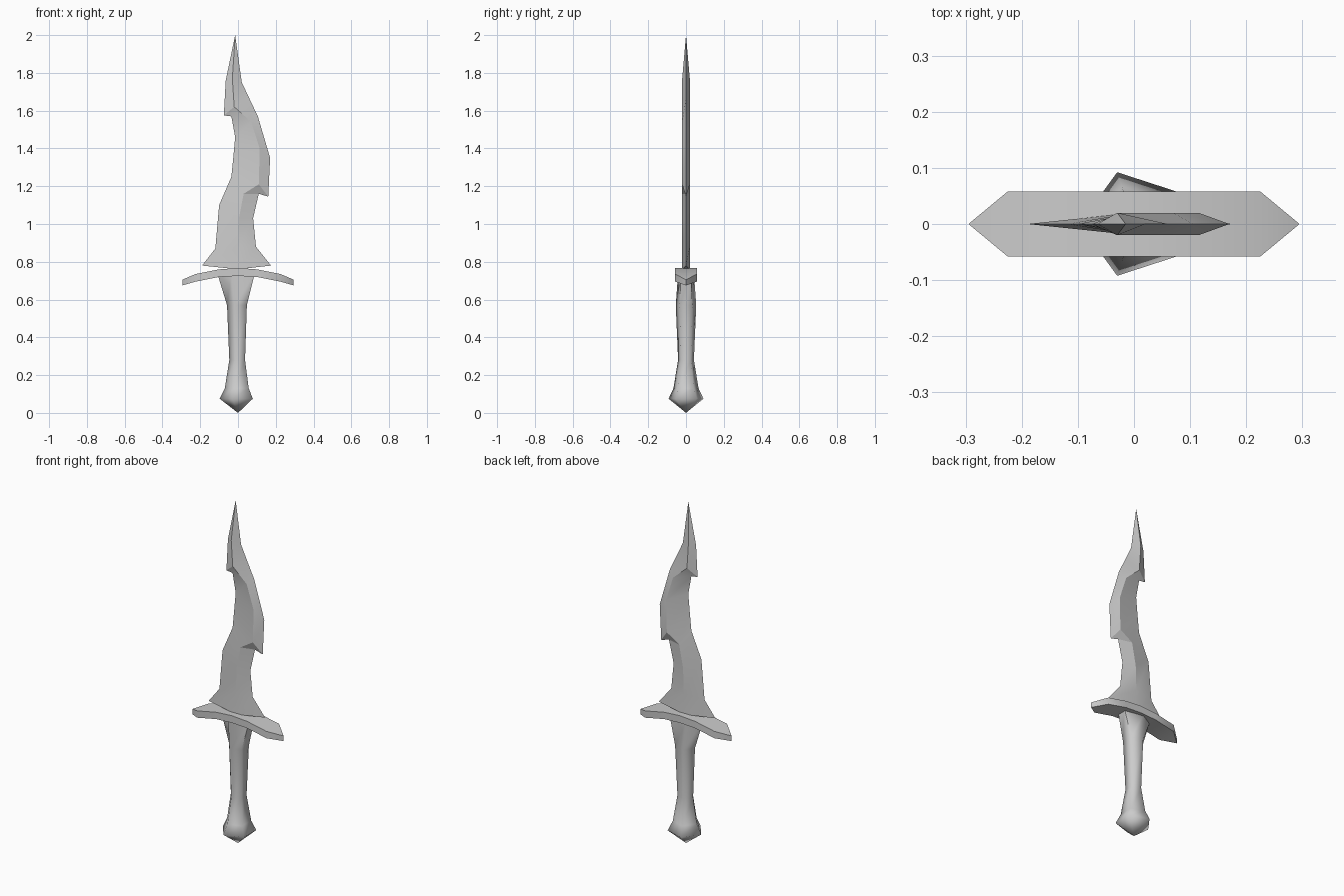
import bpy, math
from math import cos, sin, pi

default = bpy.data.objects.get("Cube")
if default:
    bpy.data.objects.remove(default, do_unlink=True)

steel = bpy.data.materials.new("light_grey")
steel.use_nodes = True
GREY = (0.6, 0.6, 0.6, 1)
steel.diffuse_color = GREY
steel.node_tree.nodes["Principled BSDF"].inputs["Base Color"].default_value = GREY


def loft(name, rings, angle):
    """Skin equal-sized vertex rings, close both ends, weld collapsed points."""
    n = len(rings[0])
    verts = [p for ring in rings for p in ring]
    faces = [(k * n + i, k * n + (i + 1) % n, (k + 1) * n + (i + 1) % n, (k + 1) * n + i)
             for k in range(len(rings) - 1) for i in range(n)]
    faces += [tuple(reversed(range(n))), tuple(range(len(verts) - n, len(verts)))]
    mesh = bpy.data.meshes.new(name)
    mesh.from_pydata(verts, [], faces)
    mesh.materials.append(steel)
    obj = bpy.data.objects.new(name, mesh)
    bpy.context.collection.objects.link(obj)
    bpy.ops.object.select_all(action='DESELECT')
    obj.select_set(True)
    bpy.context.view_layer.objects.active = obj
    bpy.ops.object.mode_set(mode='EDIT')
    bpy.ops.mesh.select_all(action='SELECT')
    bpy.ops.mesh.remove_doubles(threshold=0.0005)
    bpy.ops.mesh.normals_make_consistent(inside=False)
    bpy.ops.object.mode_set(mode='OBJECT')
    bpy.ops.object.shade_smooth_by_angle(angle=math.radians(angle))
    return obj


# Wavy blade: left edge, raised ridge and right edge as (x, z), row by row
rows = [
    ((-.19, .78), (0, .76), (.175, .78)),
    ((-.12, .87), (0, .88), (.095, .88)),
    ((-.10, 1.10), (.005, 1.03), (.08, 1.03)),
    ((-.035, 1.25), (.03, 1.16), (.11, 1.16)),
    ((-.025, 1.35), (.11, 1.21), (.16, 1.145)),
    ((-.015, 1.46), (.115, 1.40), (.17, 1.35)),
    ((-.035, 1.57), (.07, 1.54), (.105, 1.57)),
    ((-.075, 1.575), (-.02, 1.62), (.06, 1.665)),
    ((-.065, 1.76), (-.03, 1.77), (.02, 1.75)),
    ((-.015, 2), (-.015, 2), (-.015, 2)),
]
blade = []
for left, ridge, right in rows:
    t = 0 if ridge[1] == 2 else 0.02
    blade.append([(left[0], 0, left[1]), (ridge[0], -t, ridge[1]),
                  (right[0], 0, right[1]), (ridge[0], t, ridge[1])])
loft("blade", blade, 20)

# Arched crossguard: half profile (x, bottom, top, half depth), mirrored
half = [(.295, .675, .705, 0), (.225, .695, .735, .058), (.1, .72, .76, .058)]
sections = [(-x, b, t, d) for x, b, t, d in half] + [(0, .725, .767, .058)] + half[::-1]
loft("crossguard", [[(x, -d, b), (x, d, b), (x, d, t), (x, -d, t)]
                    for x, b, t, d in sections], 60)

# Five-sided grip flaring into a pointed pommel: (z, x radius, y radius)
grip = [(0, 0, 0), (.075, .097, .097), (.13, .07, .07), (.28, .046, .044),
        (.57, .058, .057), (.74, .11, .044)]
loft("grip_and_pommel", [[(rx * cos(pi + i * 2 * pi / 5), ry * sin(pi + i * 2 * pi / 5), z)
                          for i in range(5)] for z, rx, ry in grip], 75)
